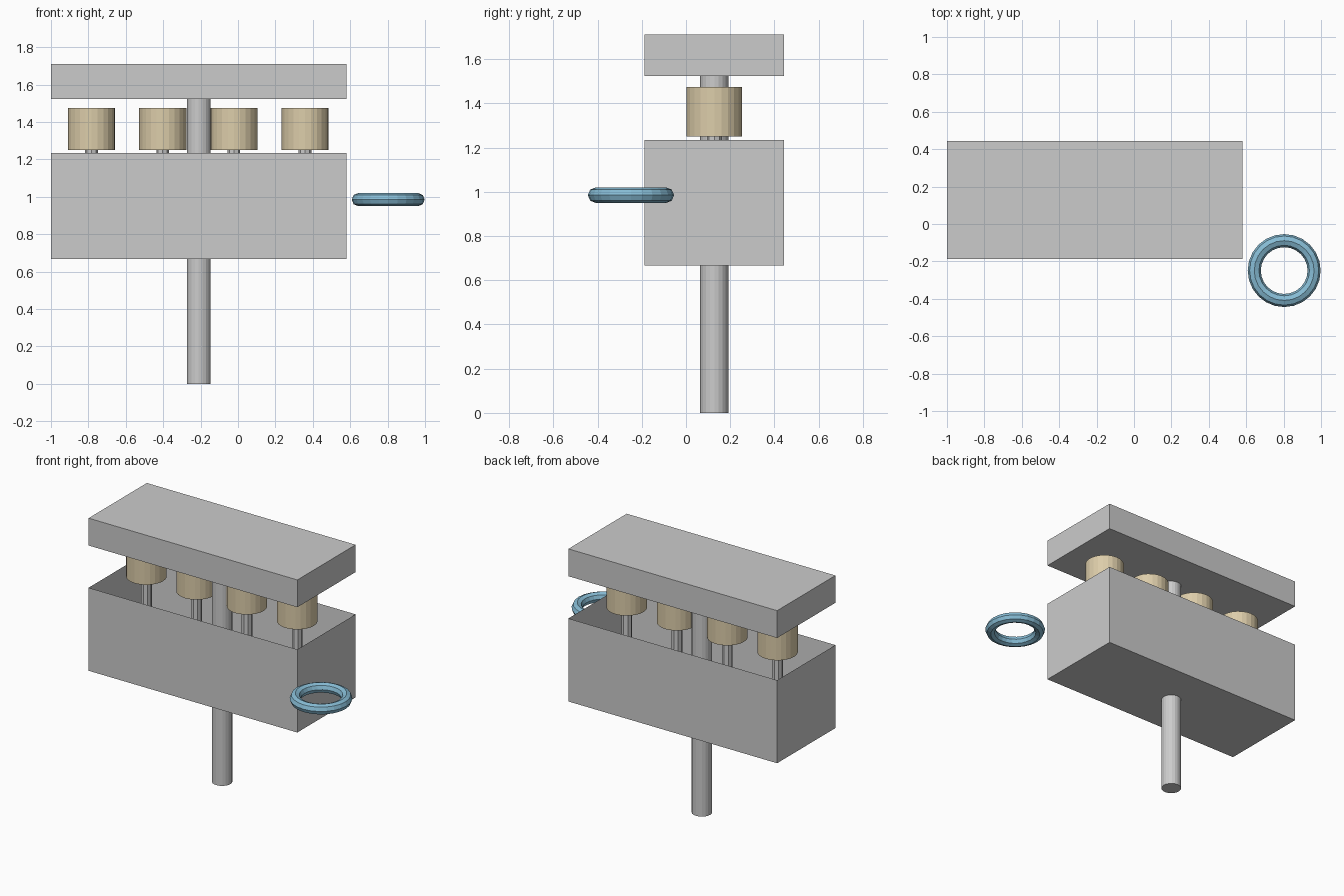
import bpy
import bmesh
from math import pi

if "Cube" in bpy.data.objects:
    bpy.data.objects.remove(bpy.data.objects["Cube"])

CX, CY = -0.21, 0.128      # centre of the box assembly
LX, LY = 1.58, 0.63        # box footprint

tan = bpy.data.materials.new("tan")
tan.diffuse_color = (0.72, 0.61, 0.40, 1)
tan.use_nodes = True
tan.node_tree.nodes["Principled BSDF"].inputs["Base Color"].default_value = tan.diffuse_color
blue = bpy.data.materials.new("blue")
blue.diffuse_color = (0.24, 0.50, 0.66, 1)
blue.use_nodes = True
blue.node_tree.nodes["Principled BSDF"].inputs["Base Color"].default_value = blue.diffuse_color


def block(name, z0, z1):
    bpy.ops.mesh.primitive_cube_add(size=1, location=(CX, CY, (z0 + z1) / 2))
    ob = bpy.context.object
    ob.name = name
    ob.scale = (LX, LY, z1 - z0)
    bpy.ops.object.transform_apply(location=False, rotation=False, scale=True)
    return ob


def rod(name, x, radius, z0, z1, sides, mat=None):
    bpy.ops.mesh.primitive_cylinder_add(vertices=sides, radius=radius, depth=z1 - z0,
                                        location=(x, CY, (z0 + z1) / 2))
    ob = bpy.context.object
    ob.name = name
    if mat:
        ob.data.materials.append(mat)
    return ob


# Open tray: inset the top face and sink it to form walls and floor
WALL = 0.03
tray = block("tray", 0.667, 1.235)
bm = bmesh.new()
bm.from_mesh(tray.data)
top = max(bm.faces, key=lambda f: f.calc_center_median().z)
bmesh.ops.inset_region(bm, faces=[top], thickness=WALL, use_even_offset=True)
bmesh.ops.translate(bm, verts=top.verts, vec=(0, 0, -(1.235 - 0.667 - WALL)))
bm.to_mesh(tray.data)
bm.free()

# Lid and centre pole
block("lid", 1.524, 1.711)
rod("centre_pole", CX, 0.064, 0, 1.526, 20)

# Row of four knobs on thin stems
for i in range(4):
    x = -0.783 + i * 0.3805
    rod(f"stem_{i + 1}", x, 0.034, 0.697, 1.255, 8)
    rod(f"knob_{i + 1}", x, 0.126, 1.251, 1.474, 24, tan)

# Loose ring beside the tray
bpy.ops.mesh.primitive_torus_add(major_segments=24, minor_segments=8,
                                 major_radius=0.16, minor_radius=0.035,
                                 location=(0.803, -0.249, 0.985))
ring = bpy.context.object
ring.name = "ring"
ring.data.materials.append(blue)
